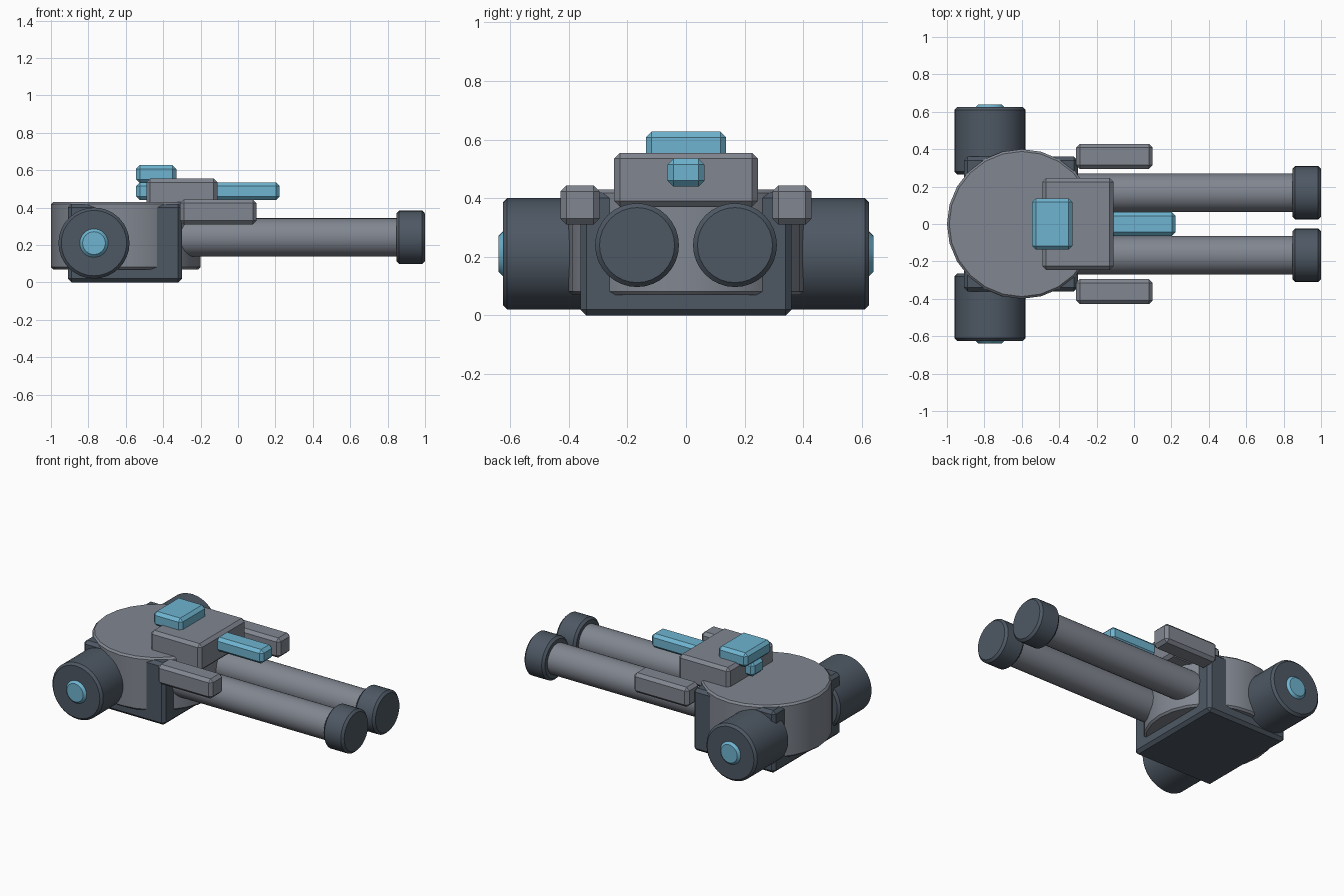
import bpy
from math import pi

cube = bpy.data.objects.get("Cube")
if cube:
    bpy.data.objects.remove(cube, do_unlink=True)


def material(name, rgb):
    m = bpy.data.materials.new(name)
    m.use_nodes = True
    m.diffuse_color = (*rgb, 1)
    m.node_tree.nodes["Principled BSDF"].inputs["Base Color"].default_value = (*rgb, 1)
    return m


GREY = material("mid_grey", (0.22, 0.24, 0.28))
DARK = material("dark_slate", (0.076, 0.098, 0.127))
BLUE = material("sky_blue", (0.156, 0.456, 0.63))


def finish(name, mat, bevel):
    """Name, colour and chamfer the active object."""
    ob = bpy.context.object
    ob.name = name
    ob.data.materials.append(mat)
    bpy.ops.object.transform_apply(location=False, rotation=True, scale=True)
    mod = ob.modifiers.new("chamfer", "BEVEL")
    mod.width = bevel
    mod.segments = 1
    mod.limit_method = "ANGLE"
    mod.angle_limit = pi / 4
    bpy.ops.object.modifier_apply(modifier=mod.name)
    bpy.ops.object.shade_smooth_by_angle(angle=pi / 6)
    return ob


def box(name, mat, x, y, z, bevel=0.02):
    """Chamfered box from (min, max) ranges."""
    ranges = (x, y, z)
    bpy.ops.mesh.primitive_cube_add(size=1, location=[(a + b) / 2 for a, b in ranges])
    bpy.context.object.scale = [b - a for a, b in ranges]
    return finish(name, mat, bevel)


def tube(name, mat, axis, span, centre, radius, bevel=0.015, sides=32):
    """Chamfered cylinder along an axis; centre holds the other two coordinates."""
    loc = list(centre)
    loc.insert("xyz".index(axis), sum(span) / 2)
    turn = {"x": (0, pi / 2, 0), "y": (pi / 2, 0, 0), "z": (0, 0, 0)}[axis]
    bpy.ops.mesh.primitive_cylinder_add(vertices=sides, radius=radius,
                                        depth=span[1] - span[0],
                                        location=loc, rotation=turn)
    return finish(name, mat, bevel)


# Turret body and base
box("base_block", DARK, (-0.91, -0.30), (-0.36, 0.36), (0, 0.42))
tube("turret_drum", GREY, "z", (0.07, 0.43), (-0.6, 0), 0.4, 0.012, 24)

# Upper housing with sight
box("upper_housing", GREY, (-0.49, -0.11), (-0.245, 0.245), (0.37, 0.555))
box("sight_bar", BLUE, (-0.545, 0.223), (-0.063, 0.063), (0.44, 0.535))
box("top_hatch", BLUE, (-0.545, -0.33), (-0.137, 0.137), (0.53, 0.627))

# Mirrored pairs
for side, s in (("left", 1), ("right", -1)):
    tube(f"{side}_barrel", GREY, "x", (-0.4, 0.87), (s * 0.167, 0.24), 0.103)
    tube(f"{side}_muzzle", DARK, "x", (0.847, 1.0), (s * 0.167, 0.24), 0.143)
    box(f"{side}_rail", GREY, (-0.31, 0.1), sorted((s * 0.295, s * 0.428)), (0.31, 0.443))
    tube(f"{side}_pivot", DARK, "y", sorted((s * 0.265, s * 0.625)), (-0.77, 0.21), 0.19)
    tube(f"{side}_pivot_cap", BLUE, "y", sorted((s * 0.55, s * 0.64)), (-0.77, 0.21), 0.076)
